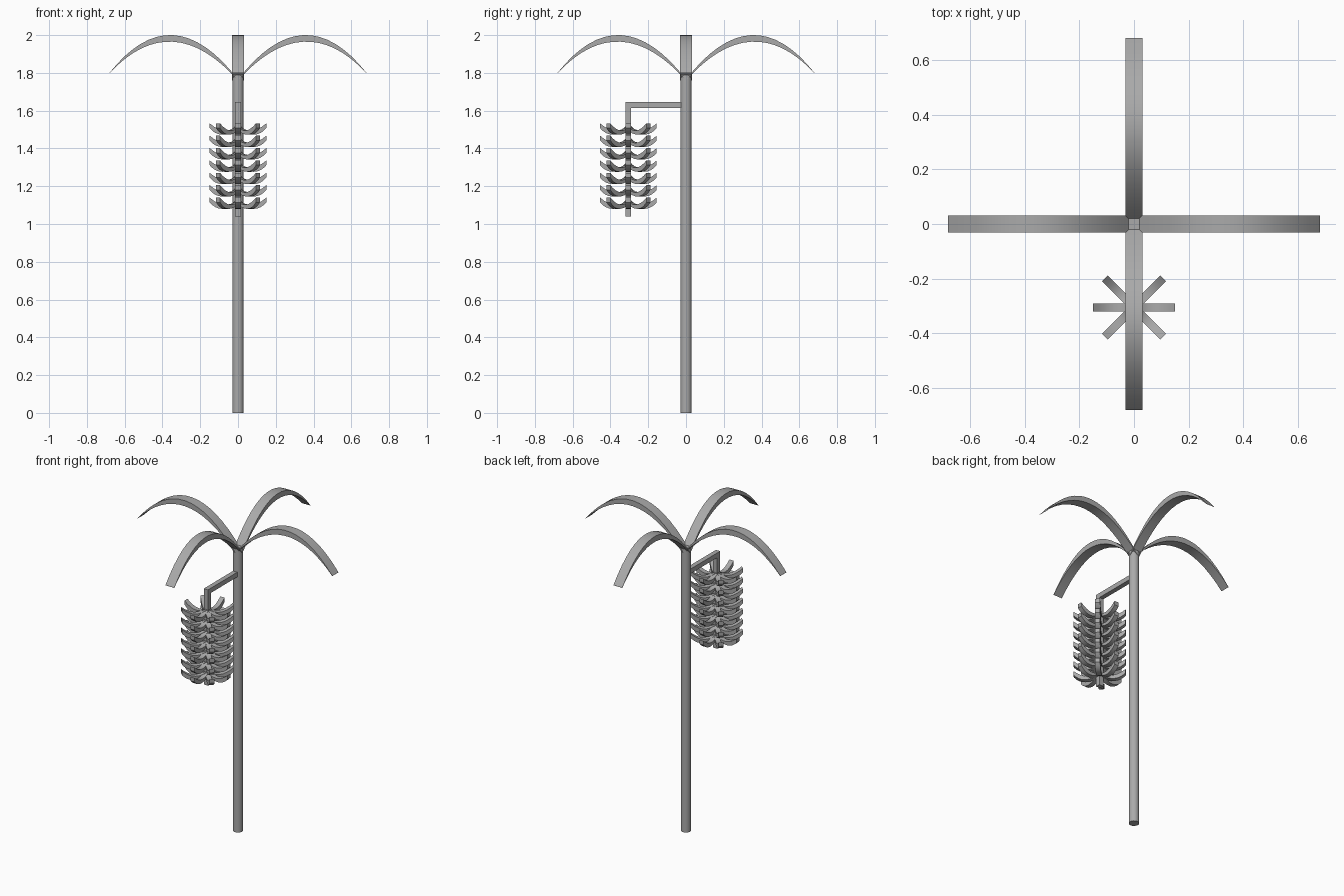
import bpy, bmesh, math
from mathutils import Matrix, Vector

cube = bpy.data.objects.get("Cube")
if cube:
    bpy.data.objects.remove(cube, do_unlink=True)

# One plain grey
grey = bpy.data.materials.new("plain grey")
grey.use_nodes = True
colour = (0.4, 0.4, 0.4, 1)
grey.diffuse_color = colour
grey.node_tree.nodes["Principled BSDF"].inputs["Base Color"].default_value = colour


def finish(name, bm):
    bmesh.ops.recalc_face_normals(bm, faces=bm.faces)
    mesh = bpy.data.meshes.new(name)
    bm.to_mesh(mesh)
    bm.free()
    mesh.materials.append(grey)
    obj = bpy.data.objects.new(name, mesh)
    bpy.context.collection.objects.link(obj)
    bpy.ops.object.select_all(action="DESELECT")
    obj.select_set(True)
    bpy.context.view_layer.objects.active = obj
    bpy.ops.object.shade_smooth_by_angle(angle=math.radians(30))
    return obj


def arc(start, peak, end, steps):
    """Smooth curve through three (radius, height) points."""
    ctrl = [2 * peak[i] - (start[i] + end[i]) / 2 for i in (0, 1)]
    pts = []
    for k in range(steps + 1):
        t = k / steps
        pts.append([(1 - t) ** 2 * start[i] + 2 * t * (1 - t) * ctrl[i] + t * t * end[i]
                    for i in (0, 1)])
    return pts


def add_blade(bm, upper, lower, width, matrix):
    """Strip of constant width between two curves, turned into place."""
    rings = []
    for (r1, z1), (r2, z2) in zip(upper, lower):
        corners = [(r1, -width / 2, z1), (r1, width / 2, z1),
                   (r2, width / 2, z2), (r2, -width / 2, z2)]
        rings.append([bm.verts.new(matrix @ Vector(c)) for c in corners])
    for a, b in zip(rings, rings[1:]):
        for i in range(4):
            j = (i + 1) % 4
            bm.faces.new((a[i], a[j], b[j], b[i]))
    bm.faces.new(rings[0])
    bm.faces.new(rings[-1])


def add_box(bm, low, high):
    size = [h - l for l, h in zip(low, high)]
    mid = [(h + l) / 2 for l, h in zip(low, high)]
    bmesh.ops.create_cube(bm, size=1, matrix=Matrix.Translation(mid) @ Matrix.Diagonal((*size, 1)))


# Trunk
bm = bmesh.new()
bmesh.ops.create_cone(bm, cap_ends=True, segments=16, radius1=0.03, radius2=0.03,
                      depth=1.79, matrix=Matrix.Translation((0, 0, 0.895)))
finish("trunk", bm)

# Four arching leaves, thickest in the middle
upper = arc((0, 1.765), (0.345, 2.0), (0.68, 1.8), 16)
lower = arc((0, 1.76), (0.345, 1.965), (0.68, 1.799), 16)
for k, side in enumerate(("left", "back", "right", "front")):
    bm = bmesh.new()
    add_blade(bm, upper, lower, 0.062, Matrix.Rotation(k * math.pi / 2, 4, "Z"))
    finish("leaf_" + side, bm)

# Bent stalk carrying the bunch
STALK_Y = -0.305
bm = bmesh.new()
add_box(bm, (-0.015, STALK_Y - 0.015, 1.615), (0.015, -0.02, 1.645))
add_box(bm, (-0.015, STALK_Y - 0.015, 1.04), (0.015, STALK_Y + 0.015, 1.615))
finish("fruit_stalk", bm)

# Seven tiers of eight curved fruits
top = arc((0, 0.05), (0.072, 0.022), (0.15, 0.06), 8)
bottom = arc((0, 0.03), (0.085, 0.0), (0.15, 0.035), 8)
for tier in range(7):
    bm = bmesh.new()
    for k in range(8):
        place = (Matrix.Translation((0, STALK_Y, 1.08 + tier * 0.0655))
                 @ Matrix.Rotation(k * math.pi / 4, 4, "Z"))
        add_blade(bm, top, bottom, 0.03, place)
    finish("fruit_tier_%d" % (tier + 1), bm)
